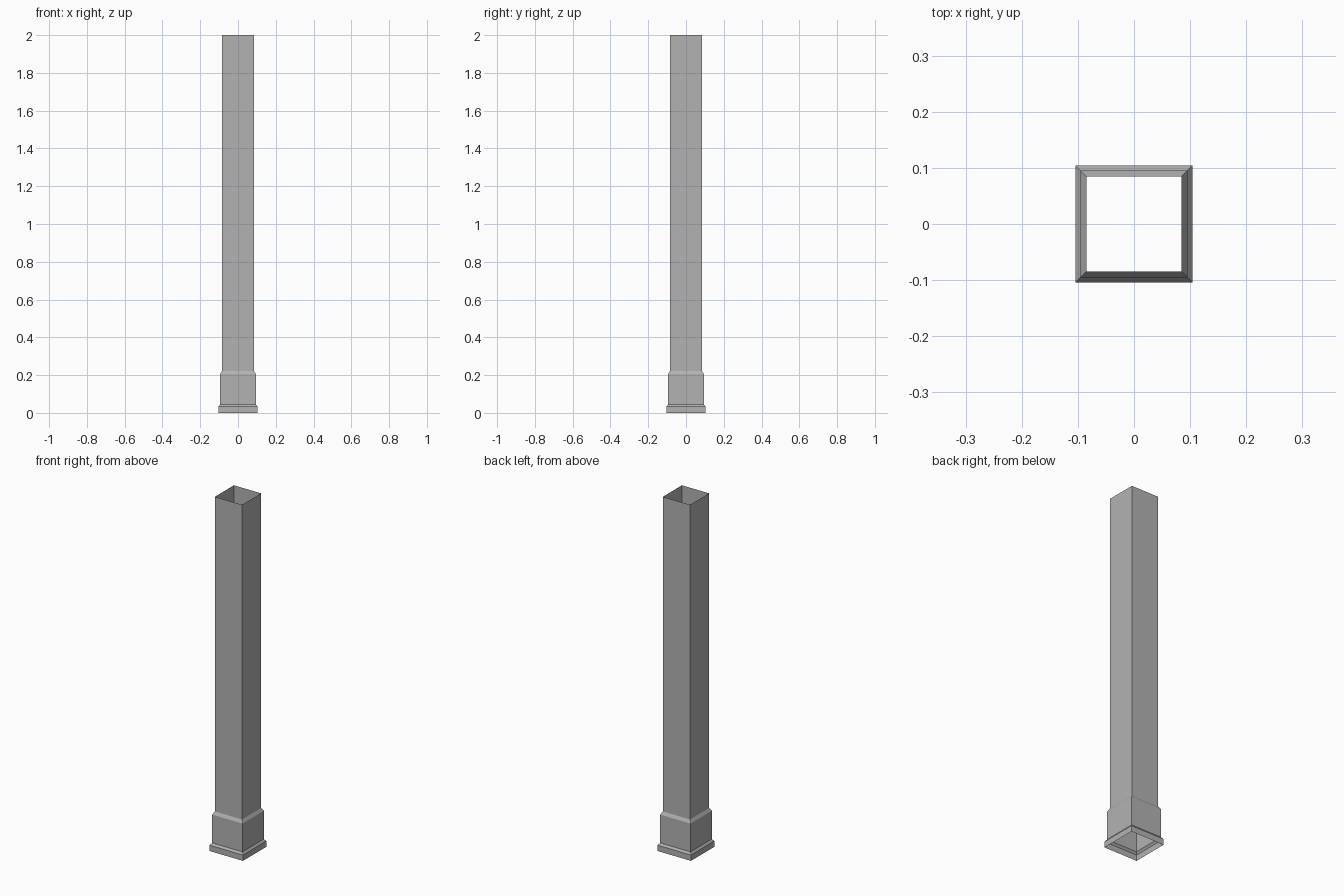
import bpy
import bmesh

cube = bpy.data.objects.get("Cube")
if cube:
    bpy.data.objects.remove(cube, do_unlink=True)

# Single flat grey
grey = bpy.data.materials.new("grey")
grey.use_nodes = True
colour = (0.45, 0.45, 0.45, 1)
grey.diffuse_color = colour
grey.node_tree.nodes["Principled BSDF"].inputs["Base Color"].default_value = colour


def square_sleeve(name, profile):
    """Open square tube skinned through (half width, height) rings."""
    bm = bmesh.new()
    rings = [[bm.verts.new((sx * r, sy * r, z))
              for sx, sy in ((-1, -1), (1, -1), (1, 1), (-1, 1))]
             for r, z in profile]
    for low, high in zip(rings, rings[1:]):
        for i in range(4):
            j = (i + 1) % 4
            bm.faces.new((low[i], low[j], high[j], high[i]))
    mesh = bpy.data.meshes.new(name)
    bm.to_mesh(mesh)
    bm.free()
    mesh.materials.append(grey)
    obj = bpy.data.objects.new(name, mesh)
    bpy.context.collection.objects.link(obj)
    return obj


# Plinth with a sloped lip, collar with a chamfered top, and hollow shaft
square_sleeve("plinth", [(0.104, 0), (0.104, 0.033), (0.095, 0.045)])
square_sleeve("collar", [(0.095, 0.045), (0.095, 0.205), (0.085, 0.222)])
square_sleeve("shaft", [(0.085, 0.222), (0.085, 2)])
